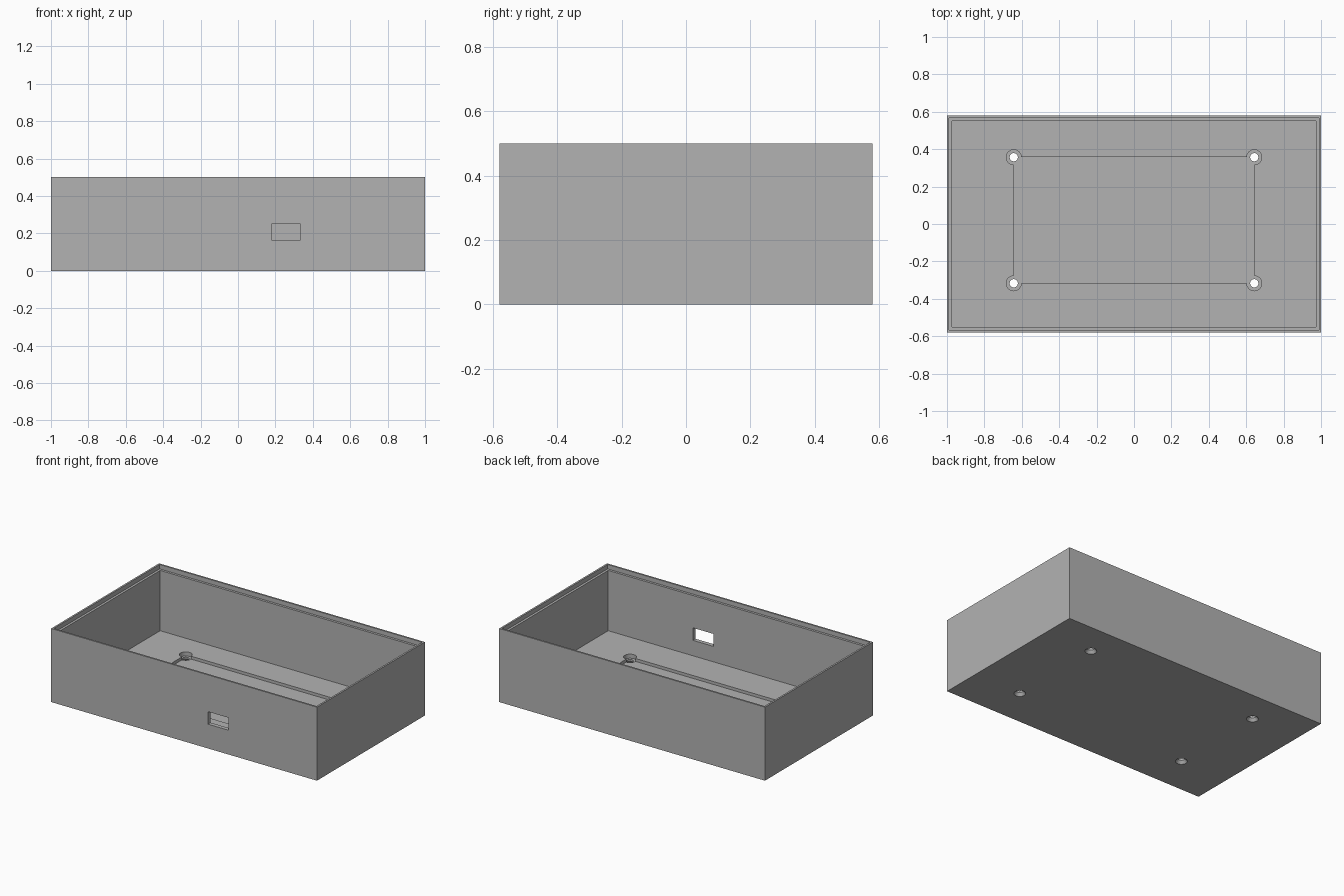
import bpy

if "Cube" in bpy.data.objects:
    bpy.data.objects.remove(bpy.data.objects["Cube"], do_unlink=True)

grey = bpy.data.materials.new("plain grey")
grey.use_nodes = True
GREY = (0.45, 0.45, 0.45, 1)
grey.diffuse_color = GREY
grey.node_tree.nodes["Principled BSDF"].inputs["Base Color"].default_value = GREY

W, D, H = 1.0, 0.58, 0.5      # half width, half depth, height
FLOOR, POCKET, LEDGE = 0.06, 0.04, 0.47


def box(name, x0, x1, y0, y1, z0, z1):
    bpy.ops.mesh.primitive_cube_add(
        size=1, location=((x0 + x1) / 2, (y0 + y1) / 2, (z0 + z1) / 2))
    ob = bpy.context.object
    ob.name = name
    ob.scale = (x1 - x0, y1 - y0, z1 - z0)
    bpy.ops.object.transform_apply(location=True, rotation=False, scale=True)
    ob.data.materials.append(grey)
    return ob


def bore(name, x, y, r0, r1, z0, z1):
    bpy.ops.mesh.primitive_cone_add(
        vertices=32, radius1=r0, radius2=r1, depth=z1 - z0,
        location=(x, y, (z0 + z1) / 2))
    ob = bpy.context.object
    ob.name = name
    ob.data.materials.append(grey)
    return ob


def cut(target, cutter):
    cutter.hide_render = True
    mod = target.modifiers.new("cut", 'BOOLEAN')
    mod.operation, mod.solver, mod.object = 'DIFFERENCE', 'EXACT', cutter
    bpy.context.view_layer.objects.active = target
    bpy.ops.object.modifier_apply(modifier=mod.name)
    bpy.data.objects.remove(cutter, do_unlink=True)


# Open box with a hollow interior and a rebate for a lid
case = box("open_case", -W, W, -D, D, 0, H)
wall, rim = 0.028, 0.012
cut(case, box("interior", -W + wall, W - wall, -D + wall, D - wall, FLOOR, H + 0.1))
cut(case, box("lid_rebate", -W + rim, W - rim, -D + rim, D - rim, LEDGE, H + 0.2))

# Shallow board recess in the floor, its corners on the screw holes
HX, HY0, HY1 = 0.643, -0.317, 0.357
cut(case, box("board_recess", -HX, HX, HY0, HY1, POCKET, FLOOR + 0.1))

# Screw holes, counterbored above and countersunk below
for x in (-HX, HX):
    for y in (HY0, HY1):
        cut(case, bore("counterbore", x, y, 0.04, 0.04, 0.032, FLOOR + 0.05))
        cut(case, bore("screw_hole", x, y, 0.022, 0.022, -0.05, 0.1))
        cut(case, bore("countersink", x, y, 0.037, 0.022, -0.001, 0.02))

# Connector opening through the front wall
cut(case, box("connector_opening", 0.18, 0.335, -D - 0.1, -D + 0.1, 0.165, 0.25))

bpy.ops.object.select_all(action='DESELECT')
case.select_set(True)
bpy.context.view_layer.objects.active = case
bpy.ops.object.shade_smooth_by_angle(angle=0.5)
